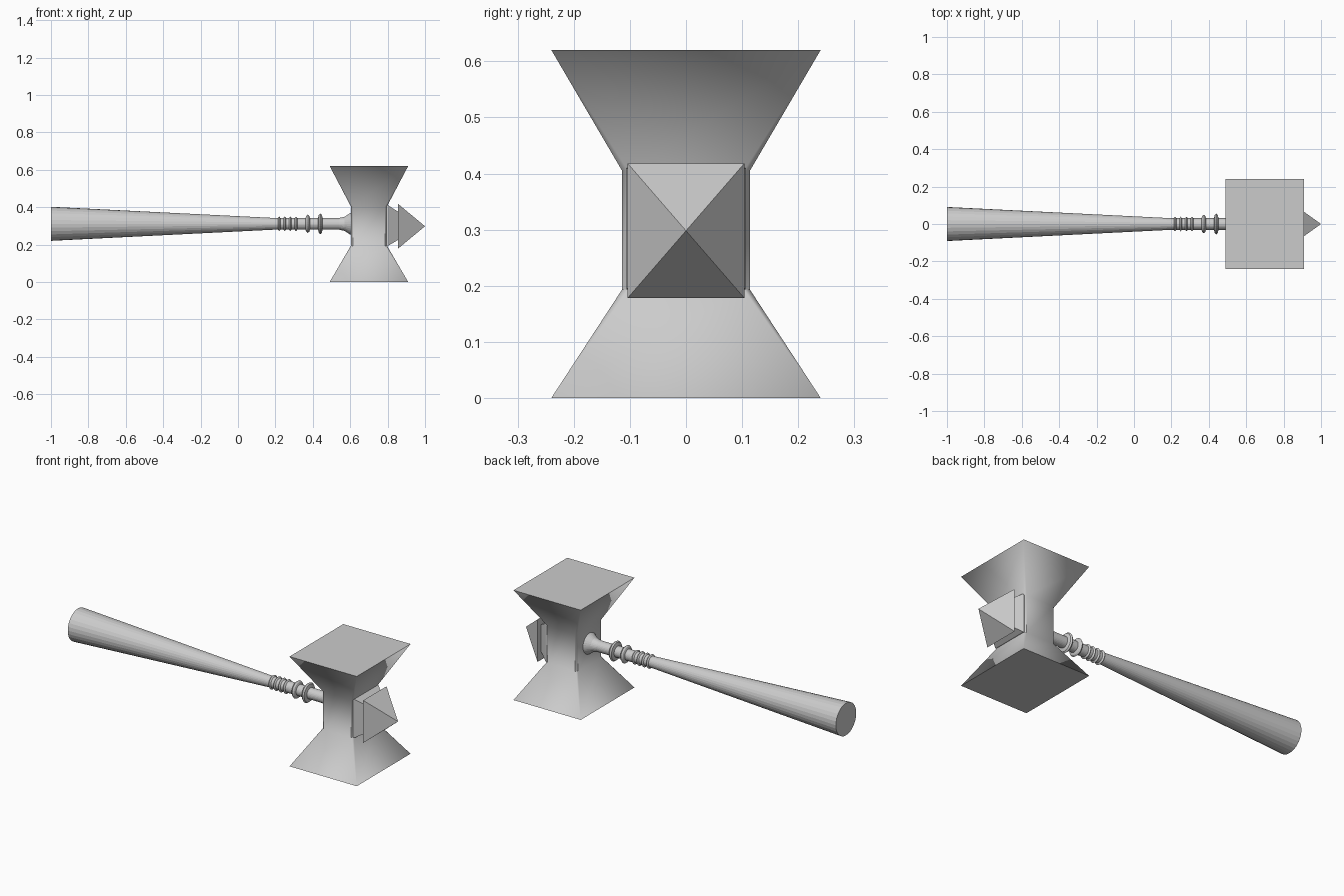
import bpy, bmesh, math

if "Cube" in bpy.data.objects:
    bpy.data.objects.remove(bpy.data.objects["Cube"])


def finish(name, bm, angle):
    bmesh.ops.recalc_face_normals(bm, faces=bm.faces)
    me = bpy.data.meshes.new(name)
    bm.to_mesh(me)
    bm.free()
    ob = bpy.data.objects.new(name, me)
    bpy.context.collection.objects.link(ob)
    bpy.ops.object.select_all(action='DESELECT')
    ob.select_set(True)
    bpy.context.view_layer.objects.active = ob
    bpy.ops.object.shade_smooth_by_angle(angle=math.radians(angle))
    return ob


def loft(name, loops, angle):
    """Skin a list of equal-length point loops and cap both ends."""
    bm = bmesh.new()
    rings = [[bm.verts.new(p) for p in loop] for loop in loops]
    n = len(rings[0])
    for a, b in zip(rings, rings[1:]):
        for i in range(n):
            j = (i + 1) % n
            bm.faces.new((a[i], a[j], b[j], b[i]))
    bm.faces.new(rings[0])
    bm.faces.new(rings[-1])
    bmesh.ops.remove_doubles(bm, verts=bm.verts, dist=1e-5)
    return finish(name, bm, angle)


def lathe(name, profile, z, sides=28, angle=5):
    """Turn (x, radius) points around the handle axis."""
    t = [2 * math.pi * i / sides for i in range(sides)]
    return loft(name, [[(x, r * math.cos(a), z + r * math.sin(a)) for a in t]
                       for x, r in profile], angle)


def chamfered(cx, hx, hy, c, z):
    """Rectangle with cut corners at height z (c = 0 gives a plain rectangle)."""
    pts = [(hx, hy - c), (hx - c, hy), (c - hx, hy), (-hx, hy - c),
           (-hx, c - hy), (c - hx, -hy), (hx - c, -hy), (hx, c - hy)]
    return [(cx + x, y, z) for x, y in pts]


def side_rect(x, hy, hz, z):
    return [(x, -hy, z - hz), (x, hy, z - hz), (x, hy, z + hz), (x, -hy, z + hz)]


# Handle: tapered grip, slim neck and flared socket
AXIS = 0.311
lathe("handle", [(-1, 0.091), (0.2, 0.031), (0.54, 0.031), (0.57, 0.038),
                 (0.6, 0.058), (0.625, 0.06)], AXIS)

# Decorative rings on the neck
for i, (x, r, w) in enumerate([(0.22, 0.039, 0.009), (0.25, 0.039, 0.009),
                               (0.28, 0.039, 0.009), (0.31, 0.039, 0.009),
                               (0.373, 0.049, 0.013), (0.44, 0.055, 0.013)]):
    lathe(f"neck_ring_{i + 1}", [(x - w, 0.028), (x - w * 0.6, r - 0.006), (x, r),
                                 (x + w * 0.6, r - 0.006), (x + w, 0.028)], AXIS)

# Hammer head: chamfered waist flaring to square striking faces
CX = 0.7
loft("hammer_head", [chamfered(CX, 0.21, 0.24, 0, 0),
                     chamfered(CX, 0.097, 0.114, 0.011, 0.193),
                     chamfered(CX, 0.097, 0.114, 0.011, 0.405),
                     chamfered(CX, 0.21, 0.24, 0, 0.62)], 40)

# Spike and its tapered mounting block
loft("spike_mount", [side_rect(0.785, 0.106, 0.108, 0.302),
                     side_rect(0.803, 0.106, 0.108, 0.302),
                     side_rect(0.858, 0.07, 0.074, 0.3)], 5)
bm = bmesh.new()
base = [bm.verts.new(p) for p in side_rect(0.855, 0.104, 0.12, 0.298)]
tip = bm.verts.new((1, 0, 0.298))
bm.faces.new(base)
for i in range(4):
    bm.faces.new((base[i], base[(i + 1) % 4], tip))
finish("spike", bm, 5)
